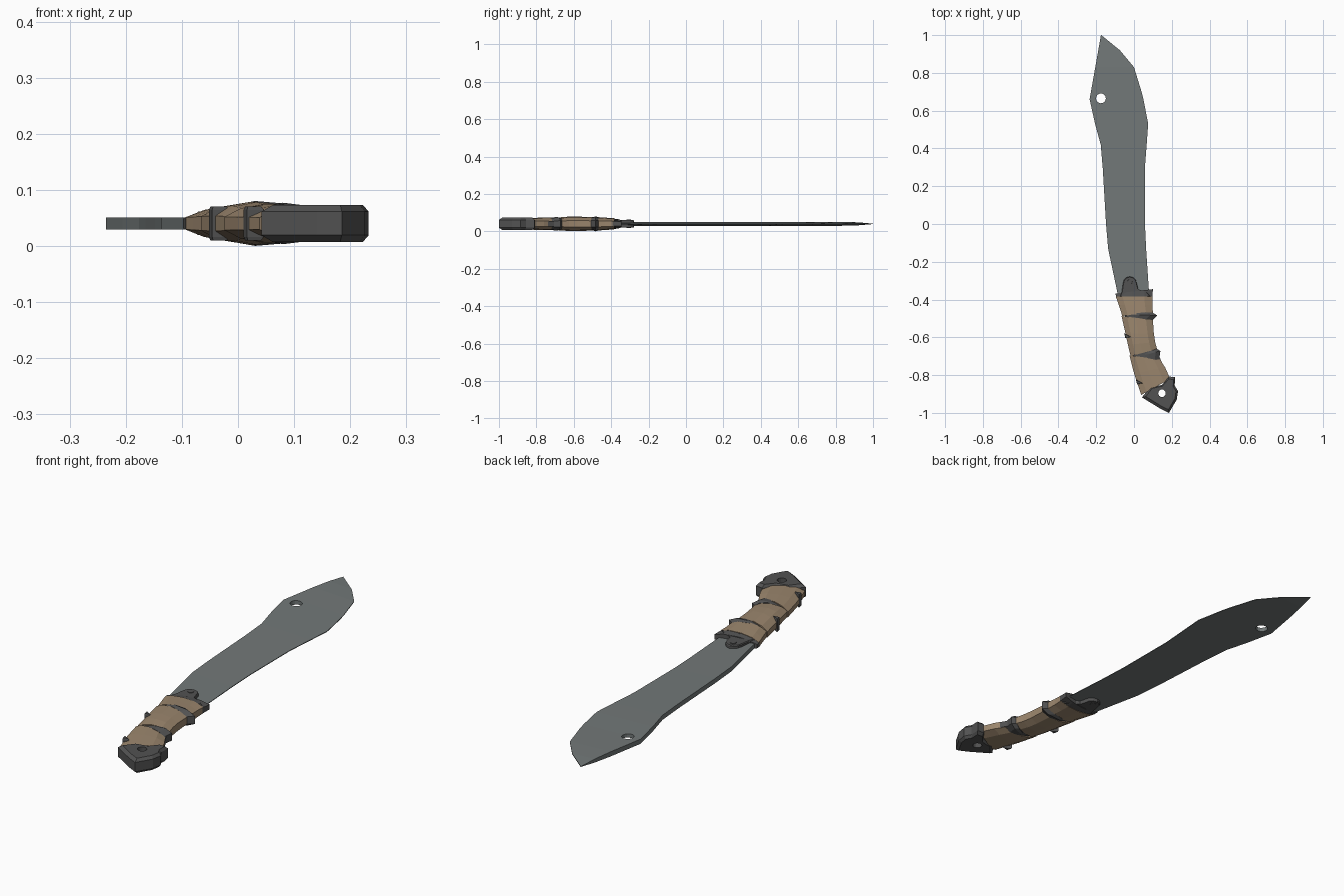
import bpy, bmesh, math

if "Cube" in bpy.data.objects:
    bpy.data.objects.remove(bpy.data.objects["Cube"])

C = 0.0405  # mid-plane height


def material(name, rgb):
    m = bpy.data.materials.new(name)
    m.diffuse_color = (*rgb, 1)
    m.use_nodes = True
    m.node_tree.nodes["Principled BSDF"].inputs["Base Color"].default_value = m.diffuse_color
    return m


STEEL = material("steel grey", (0.17, 0.19, 0.19))
DARK = material("dark grey", (0.085, 0.085, 0.085))
TAN = material("tan wrap", (0.33, 0.24, 0.155))


def finish(name, bm, mat):
    bmesh.ops.recalc_face_normals(bm, faces=bm.faces)
    me = bpy.data.meshes.new(name)
    bm.to_mesh(me)
    bm.free()
    me.materials.append(mat)
    ob = bpy.data.objects.new(name, me)
    bpy.context.collection.objects.link(ob)
    return ob


def skin(name, rings, mat):
    """Join closed rings of points with faces and cap both ends."""
    bm = bmesh.new()
    vs = [[bm.verts.new(p) for p in r] for r in rings]
    n = len(vs[0])
    for a, b in zip(vs, vs[1:]):
        for i in range(n):
            j = (i + 1) % n
            bm.faces.new((a[i], a[j], b[j], b[i]))
    bm.faces.new(vs[0])
    bm.faces.new(vs[-1])
    bmesh.ops.remove_doubles(bm, verts=bm.verts, dist=1e-5)
    return finish(name, bm, mat)


HALF = [(0, .35), (.18, .8), (.45, 1), (.78, .88), (1, .45)]
SECTION = HALF + [(u, -h) for u, h in reversed(HALF)]


def loft(name, stations, mat):
    """Stations are (left x, left y, right x, right y, half thickness)."""
    rings = [[(lx + (rx - lx) * u, ly + (ry - ly) * u, C + h * t)
              for u, h in SECTION] for lx, ly, rx, ry, t in stations]
    return skin(name, rings, mat)


def plate(name, outline, side, face, scale, mat):
    """Flat plate with chamfered top and bottom rims."""
    cx = sum(p[0] for p in outline) / len(outline)
    cy = sum(p[1] for p in outline) / len(outline)
    rings = []
    for z, s in ((-face, scale), (-side, 1), (side, 1), (face, scale)):
        rings.append([(cx + (x - cx) * s, cy + (y - cy) * s, C + z) for x, y in outline])
    return skin(name, rings, mat)


def disc(name, x, y, r, depth, mat, sides=16):
    ring = [(x + r * math.cos(2 * math.pi * i / sides),
             y + r * math.sin(2 * math.pi * i / sides)) for i in range(sides)]
    return plate(name, ring, depth, depth * 1.02, 0.98, mat)


def drill(ob, x, y, r):
    cutter = disc("hole_cutter", x, y, r, 0.1, ob.data.materials[0])
    mod = ob.modifiers.new("hole", 'BOOLEAN')
    mod.operation = 'DIFFERENCE'
    mod.solver = 'EXACT'
    mod.object = cutter
    bpy.context.view_layer.objects.active = ob
    bpy.ops.object.modifier_apply(modifier=mod.name)
    bpy.data.objects.remove(cutter)


# Blade: wedge section, thick spine at -x, sharp edge at +x
rows = [(-.175, -.173, 1.0, .001), (-.189, -.075, .92, .008), (-.205, 0, .83, .0105),
        (-.228, .04, .70, .0105), (-.235, .05, .66, .0105), (-.206, .075, .53, .0105),
        (-.176, .067, .42, .0105), (-.165, .057, .29, .0105), (-.148, .058, 0, .0105),
        (-.137, .064, -.13, .0105), (-.08, .082, -.40, .0105)]
blade = skin("blade", [[(l, y, C - t), (l, y, C + t), (r, y, C + .0015), (r, y, C - .0015)]
                       for l, r, y, t in rows], STEEL)
drill(blade, -.175, .665, .026)

# Dark handle core under the wrap
loft("handle_core", [(-.075, -.38, .088, -.38, .027), (-.045, -.50, .09, -.50, .033),
                     (-.028, -.60, .10, -.59, .035), (0, -.72, .128, -.69, .031),
                     (.045, -.87, .18, -.80, .027)], DARK)

# Three tan wrap bands with slanted ends
bands = [
    [(-.095, -.385, .097, -.385, .030), (-.08, -.43, .097, -.43, .033),
     (-.062, -.487, .10, -.468, .036)],
    [(-.066, -.487, .10, -.508, .036), (-.045, -.58, .105, -.58, .0385),
     (-.032, -.64, .112, -.625, .038), (-.018, -.70, .122, -.662, .034)],
    [(-.024, -.695, .138, -.718, .034), (.0, -.79, .165, -.76, .033),
     (.038, -.905, .192, -.82, .030)],
]
for i, b in enumerate(bands):
    loft(f"wrap_band_{i + 1}", b, TAN)

# Dark ridges showing between the bands
loft("ridge_1", [(-.045, -.478, .09, -.464, .036), (-.045, -.480, .123, -.484, .0400),
                 (-.045, -.482, .094, -.512, .036)], DARK)
loft("ridge_2", [(.03, -.698, .118, -.66, .034), (.03, -.70, .140, -.672, .037),
                 (.03, -.702, .132, -.722, .034)], DARK)
for i, (x, y) in enumerate([(-.046, -.59), (.016, -.835)]):
    plate(f"ridge_nick_{i + 1}", [(x - .006, y + .012), (x + .03, y - .008), (x, y - .014)],
          .024, .030, .8, DARK)

# Collar and rounded lug gripping the blade
loft("collar", [(-.098, -.368, .1, -.345, .024), (-.094, -.392, .097, -.392, .029)], DARK)
arc = [(-.022 + .036 * math.cos(a), -.314 + .036 * math.sin(a))
       for a in [math.pi * k / 6 for k in range(7)]]
plate("lug", [(.09, -.385), (.07, -.365), (.022, -.345)] + arc + [(-.065, -.36), (-.075, -.385)],
      .017, .021, .94, DARK)
disc("lug_rivet", -.022, -.306, .013, .0225, DARK, 10)

# Pommel with lanyard hole
pommel = plate("pommel", [(.185, -.808), (.218, -.81), (.215, -.855), (.233, -.885),
                          (.226, -.93), (.185, -1.0), (.14, -.978), (.042, -.918),
                          (.083, -.866), (.148, -.852)], .021, .033, .84, DARK)
drill(pommel, .148, -.896, .02)
